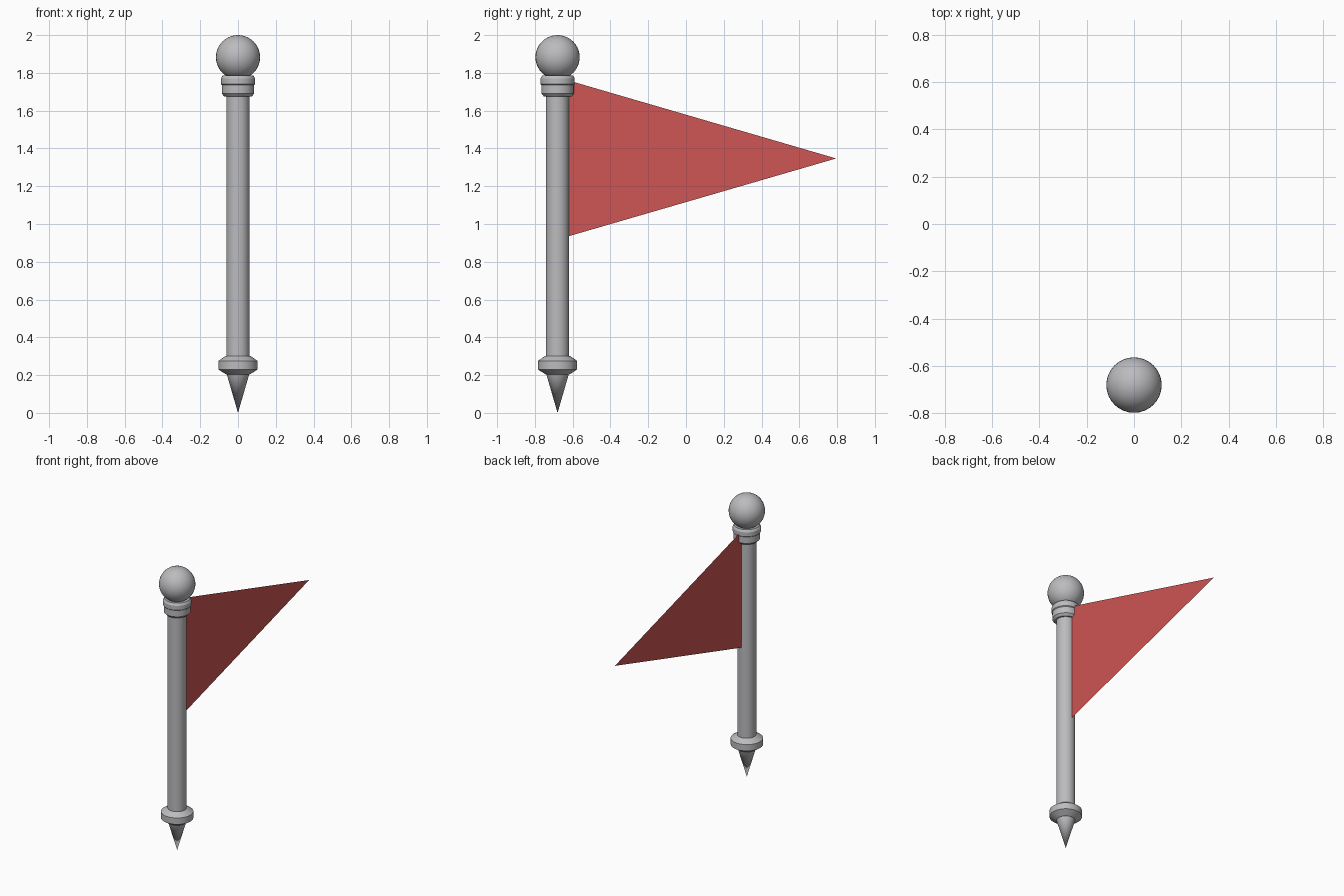
import bpy, bmesh, math

if "Cube" in bpy.data.objects:
    bpy.data.objects.remove(bpy.data.objects["Cube"])

AXIS_Y = -0.68


def material(name, rgb):
    m = bpy.data.materials.new(name)
    m.diffuse_color = (*rgb, 1)
    m.use_nodes = True
    m.node_tree.nodes["Principled BSDF"].inputs["Base Color"].default_value = m.diffuse_color
    return m


GREY = material("grey metal", (0.50, 0.50, 0.52))
RED = material("red cloth", (0.62, 0.09, 0.09))


def finish(name, bm, mat, smooth=True):
    me = bpy.data.meshes.new(name)
    bm.to_mesh(me)
    bm.free()
    me.materials.append(mat)
    ob = bpy.data.objects.new(name, me)
    bpy.context.collection.objects.link(ob)
    if smooth:
        bpy.ops.object.select_all(action='DESELECT')
        ob.select_set(True)
        bpy.context.view_layer.objects.active = ob
        bpy.ops.object.shade_smooth_by_angle(angle=math.radians(25))
    return ob


def lathe(name, profile, mat, sides=32):
    """Spin an (r, z) profile around the pole axis."""
    bm = bmesh.new()
    vs = [bm.verts.new((r, AXIS_Y, z)) for r, z in profile]
    es = [bm.edges.new(p) for p in zip(vs, vs[1:])]
    bmesh.ops.spin(bm, geom=vs + es, cent=(0, AXIS_Y, 0), axis=(0, 0, 1),
                   angle=math.tau, steps=sides, use_duplicate=False)
    bmesh.ops.remove_doubles(bm, verts=bm.verts, dist=1e-4)
    bmesh.ops.recalc_face_normals(bm, faces=bm.faces)
    return finish(name, bm, mat)


# Pole shaft
lathe("pole", [(0, 0.25), (0.061, 0.25), (0.061, 1.72), (0, 1.72)], GREY)

# Bevelled ring near the foot, and the ground spike
lathe("foot_ring", [(0, 0.30), (0.068, 0.30), (0.104, 0.275), (0.104, 0.23),
                    (0.062, 0.203), (0, 0.203)], GREY)
lathe("spike", [(0, 0.21), (0.061, 0.21), (0, 0)], GREY)

# Stepped collar under the finial
lathe("collar", [(0, 1.675), (0.072, 1.675), (0.086, 1.69), (0.086, 1.735),
                 (0.091, 1.74), (0.091, 1.77), (0.082, 1.785), (0, 1.775)], GREY)

# Ball finial
bm = bmesh.new()
bmesh.ops.create_uvsphere(bm, u_segments=32, v_segments=20, radius=0.117)
bmesh.ops.translate(bm, verts=bm.verts, vec=(0, AXIS_Y, 1.883))
finish("ball_finial", bm, GREY)

# Triangular pennant, a single sheet of cloth
bm = bmesh.new()
bm.faces.new([bm.verts.new(p) for p in
              [(0, -0.622, 0.935), (0, 0.795, 1.347), (0, -0.622, 1.76)]])
finish("pennant", bm, RED, smooth=False)
